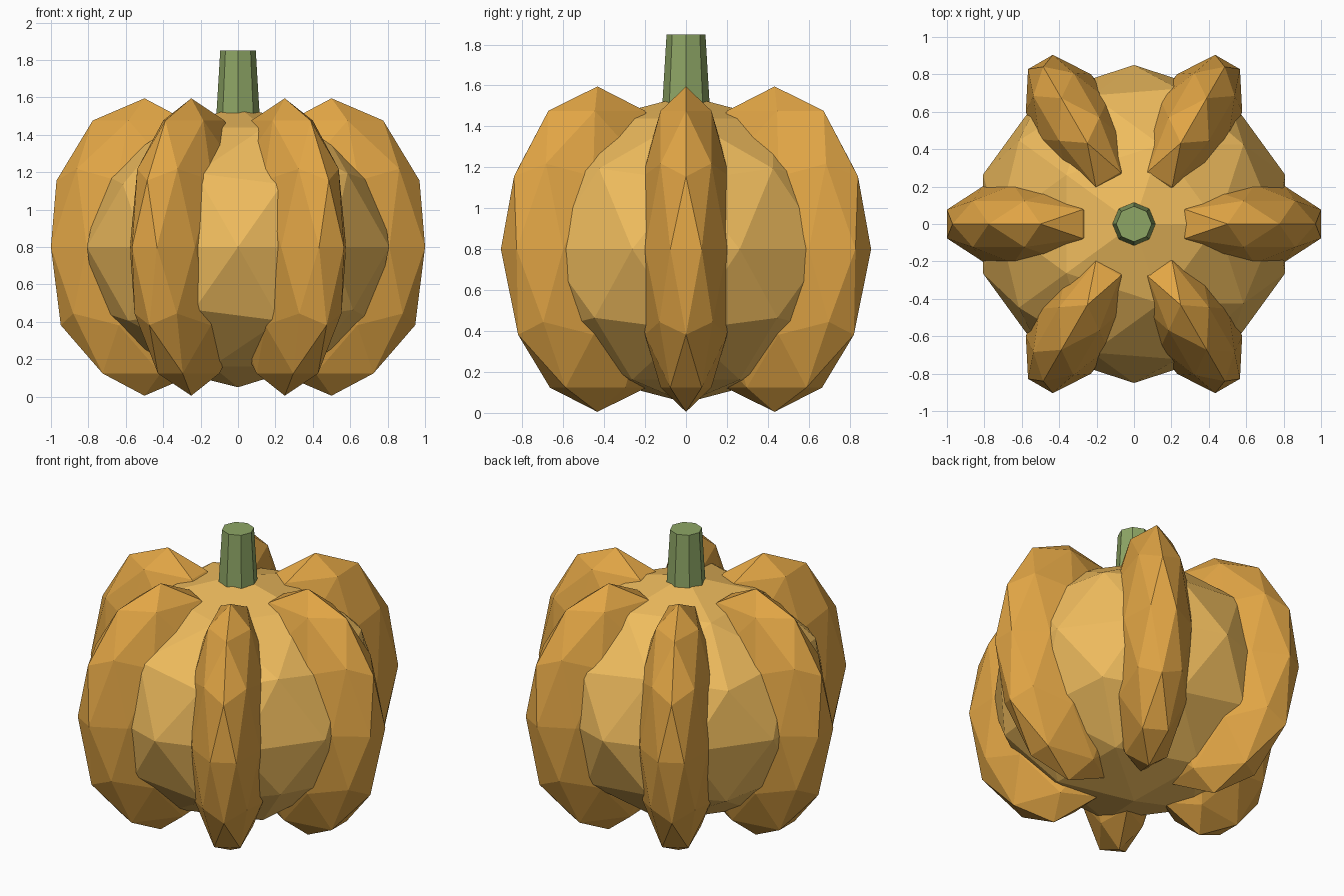
import bpy
from math import radians, cos, sin

if "Cube" in bpy.data.objects:
    bpy.data.objects.remove(bpy.data.objects["Cube"])


def material(name, rgb):
    m = bpy.data.materials.new(name)
    m.diffuse_color = (*rgb, 1)
    m.use_nodes = True
    m.node_tree.nodes["Principled BSDF"].inputs["Base Color"].default_value = m.diffuse_color
    return m


skin = material("skin", (0.86, 0.50, 0.11))
rib_skin = material("rib_skin", (0.76, 0.38, 0.06))
green = material("stem_green", (0.27, 0.38, 0.13))


def faceted_ball(name, loc, scale, angle, mat):
    """Low-poly ellipsoid turned about z."""
    bpy.ops.mesh.primitive_ico_sphere_add(
        subdivisions=2, radius=1, location=loc, rotation=(0, 0, angle))
    ob = bpy.context.object
    ob.name = name
    ob.scale = scale
    ob.data.materials.append(mat)
    return ob


# Central body
faceted_ball("body", (0, 0, 0.8), (0.85, 0.85, 0.75), 0, skin)

# Six ribs spaced around the body
for i in range(6):
    a = radians(60 * i)
    faceted_ball(f"rib_{i + 1}", (0.5 * cos(a), 0.5 * sin(a), 0.8),
                 (0.526, 0.248, 0.795), a, rib_skin)

# Tapered eight-sided stem
bpy.ops.mesh.primitive_cone_add(vertices=8, radius1=0.119, radius2=0.095,
                                depth=0.4, location=(0, 0, 1.65))
stem = bpy.context.object
stem.name = "stem"
stem.data.materials.append(green)
